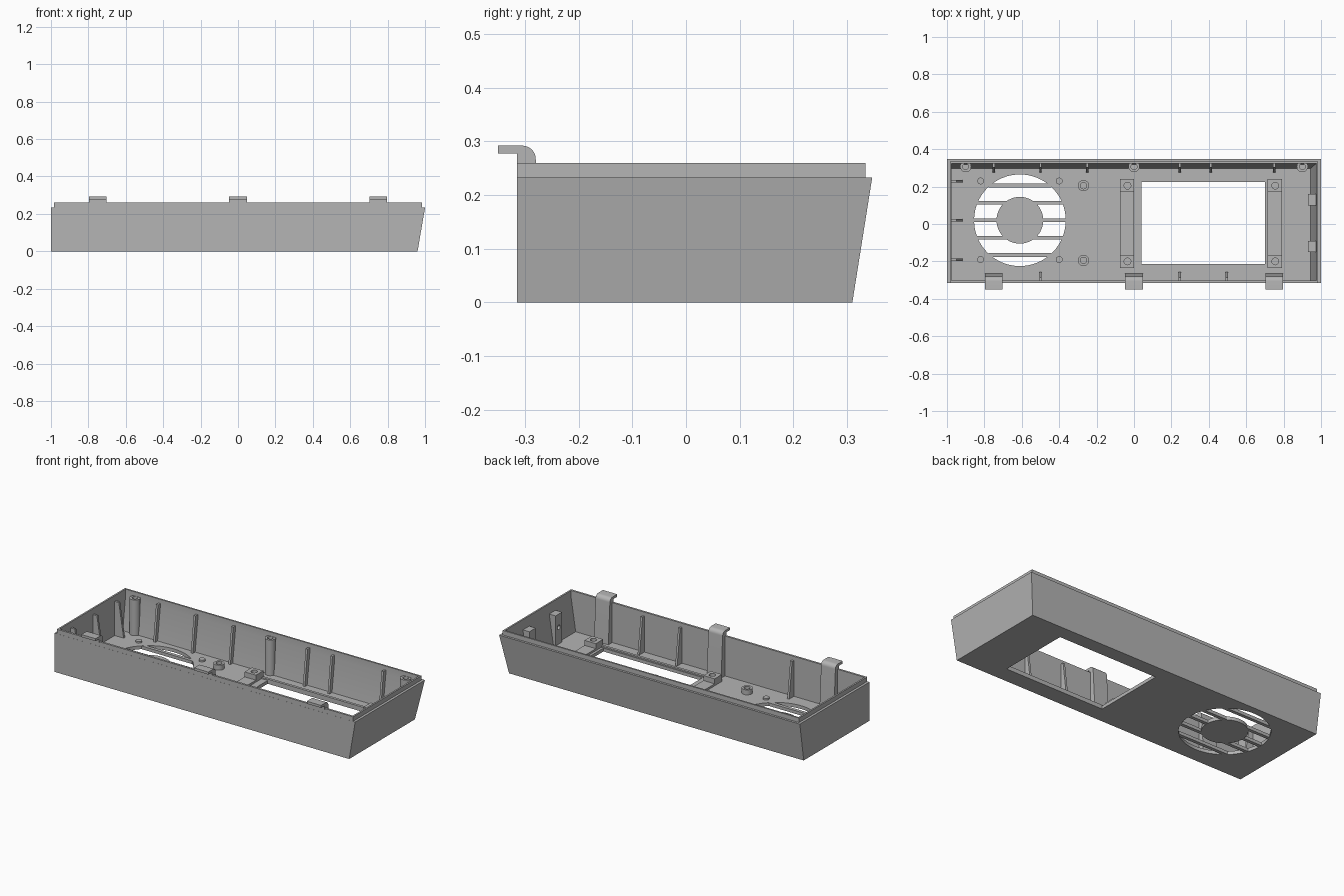
import bpy, bmesh
from math import sin, cos, pi, sqrt

if "Cube" in bpy.data.objects:
    bpy.data.objects.remove(bpy.data.objects["Cube"])

grey = bpy.data.materials.new("plain_grey")
grey.use_nodes = True
grey.diffuse_color = (0.46, 0.46, 0.46, 1)
grey.node_tree.nodes["Principled BSDF"].inputs["Base Color"].default_value = grey.diffuse_color
FLOOR = 0.02
parts = []


def loft(name, rings):
    """Skin a stack of equal-length point loops and cap both ends."""
    bm = bmesh.new()
    loops = [[bm.verts.new(p) for p in ring] for ring in rings]
    n = len(loops[0])
    for a, b in zip(loops, loops[1:]):
        for i in range(n):
            j = (i + 1) % n
            bm.faces.new((a[i], a[j], b[j], b[i]))
    bm.faces.new(loops[0])
    bm.faces.new(loops[-1])
    bmesh.ops.recalc_face_normals(bm, faces=bm.faces)
    mesh = bpy.data.meshes.new(name)
    bm.to_mesh(mesh)
    bm.free()
    mesh.materials.append(grey)
    obj = bpy.data.objects.new(name, mesh)
    bpy.context.collection.objects.link(obj)
    parts.append(obj)
    return obj


def rect(x0, x1, y0, y1, z):
    return [(x0, y0, z), (x1, y0, z), (x1, y1, z), (x0, y1, z)]


def box(name, x0, x1, y0, y1, z0, z1):
    return loft(name, [rect(x0, x1, y0, y1, z) for z in (z0, z1)])


def circle(x, y, z, r, n=32):
    return [(x + r * cos(2 * pi * i / n), y + r * sin(2 * pi * i / n), z) for i in range(n)]


def disc(name, x, y, r, z0, z1, n=32):
    return loft(name, [circle(x, y, z, r, n) for z in (z0, z1)])


def tube(name, x, y, r, hole, z0, z1, depth, limit=None):
    """Boss with a blind hole; limit(z) keeps it inside a sloping wall."""
    rings = [circle(x, y, z0, r), circle(x, y, z1, r),
             circle(x, y, z1, hole), circle(x, y, z1 - depth, hole)]
    if limit:
        rings = [[(a, min(b, limit(c)), c) for a, b, c in ring] for ring in rings]
    return loft(name, rings)


def plate_x(name, profile, x, width):
    """Extrude a (y, z) profile along x."""
    return loft(name, [[(x + s * width / 2, y, z) for y, z in profile] for s in (-1, 1)])


def plate_y(name, profile, y, width):
    """Extrude an (x, z) profile along y."""
    return loft(name, [[(x, y + s * width / 2, z) for x, z in profile] for s in (-1, 1)])


def cut(target, cutter):
    mod = target.modifiers.new("cut", "BOOLEAN")
    mod.operation = "DIFFERENCE"
    mod.solver = "EXACT"
    mod.object = cutter
    cutter.hide_render = True
    bpy.context.view_layer.objects.active = target
    bpy.ops.object.modifier_apply(modifier=mod.name)
    parts.remove(cutter)
    bpy.data.objects.remove(cutter)


# Open tray with sloping back and left walls and a stepped rim
tray = loft("tray_shell", [
    rect(-1, 0.96, -0.315, 0.31, 0),
    rect(-1, 1, -0.315, 0.347, 0.233),
    rect(-0.985, 0.985, -0.3145, 0.334, 0.233),
    rect(-0.985, 0.985, -0.3145, 0.334, 0.26),
    rect(-0.975, 0.975, -0.302, 0.324, 0.26),
    rect(-0.975, 0.975, -0.302, 0.324, 0.215),
    rect(-0.975, 0.945, -0.302, 0.298, FLOOR)])

# Display window and round fan opening in the floor
cut(tray, box("window_cutter", 0.04, 0.70, -0.215, 0.225, -0.1, 0.1))
FX, FY, FR = -0.61, 0.02, 0.245
cut(tray, disc("fan_cutter", FX, FY, FR, -0.1, 0.1, 64))

# Fan grille
disc("fan_hub", FX, FY, 0.125, 0, FLOOR, 48)
for k in range(-2, 3):
    dy = k * 0.093
    half = sqrt(FR ** 2 - dy ** 2) + 0.008
    box("fan_slat", FX - half, FX + half, FY + dy - 0.01, FY + dy + 0.01, 0.0005, FLOOR - 0.0005)
for sx in (-1, 1):
    for sy in (-1, 1):
        disc("fan_peg", FX + sx * 0.21, FY + sy * 0.21, 0.018, FLOOR - 0.005, FLOOR + 0.01)

# Floor bosses beside the fan
for y in (-0.195, 0.205):
    tube("floor_boss", -0.27, y, 0.03, 0.017, FLOOR - 0.005, 0.05, 0.025)

# Display mount: side strips, thin edge rails and drilled corner blocks
for x0, x1, hx in ((-0.075, 0, -0.035), (0.715, 0.79, 0.755)):
    box("display_strip", x0, x1, -0.235, 0.24, FLOOR - 0.005, FLOOR + 0.012)
    for y in (-0.2, 0.205):
        block = box("display_block", x0, x1, y - 0.035, y + 0.035, FLOOR - 0.005, 0.062)
        cut(block, disc("hole_cutter", hx, y, 0.018, 0.035, 0.1))
for y0 in (-0.235, 0.225):
    box("display_rail", 0, 0.715, y0, y0 + 0.016, FLOOR - 0.005, FLOOR + 0.008)

# Stiffening ribs on the back, front and right walls
for x in (-0.75, -0.5, -0.25, 0.245, 0.41, 0.75):
    plate_x("back_rib", [(0.303, 0.015), (0.275, 0.015), (0.302, 0.235), (0.33, 0.235)], x, 0.013)
for x in (-0.5, 0.245, 0.495):
    plate_x("front_rib", [(-0.308, 0.015), (-0.256, 0.015), (-0.285, 0.235), (-0.308, 0.235)], x, 0.013)
for y in (0.228, 0.02, -0.19):
    plate_y("right_rib", [(-0.98, 0.015), (-0.915, 0.015), (-0.948, 0.225), (-0.98, 0.225)], y, 0.013)

# Screw columns along the back wall
for x in (-0.9, 0, 0.9):
    tube("back_column", x, 0.307, 0.03, 0.016, FLOOR - 0.005, 0.235, 0.06,
         lambda z: 0.302 + 0.11 * z)

# Drilled posts on the left wall
for y in (0.13, -0.12):
    post = plate_y("left_post", [(0.93, 0.015), (0.955, 0.015), (0.98, 0.2), (0.93, 0.2)], y, 0.06)
    hole = loft("hole_cutter", [[(x, y + a, 0.12 + b) for a, b, _ in circle(0, 0, 0, 0.013, 16)]
                                for x in (0.9, 0.945)])
    cut(post, hole)

# Snap hooks rising over the front wall
bend = [(-0.305 + 0.025 * cos(i * pi / 16), 0.267 + 0.025 * sin(i * pi / 16)) for i in range(9)]
hook = [(-0.307, 0.015), (-0.265, 0.015)] + bend + [
    (-0.35, 0.292), (-0.35, 0.277), (-0.315, 0.277), (-0.315, 0.255), (-0.307, 0.255)]
for x in (-0.75, 0, 0.75):
    plate_x("snap_hook", hook, x, 0.095)

# Smooth the round parts, keep edges sharp
bpy.ops.object.select_all(action="DESELECT")
for obj in parts:
    obj.select_set(True)
bpy.context.view_layer.objects.active = tray
bpy.ops.object.shade_smooth_by_angle(angle=pi / 6)
